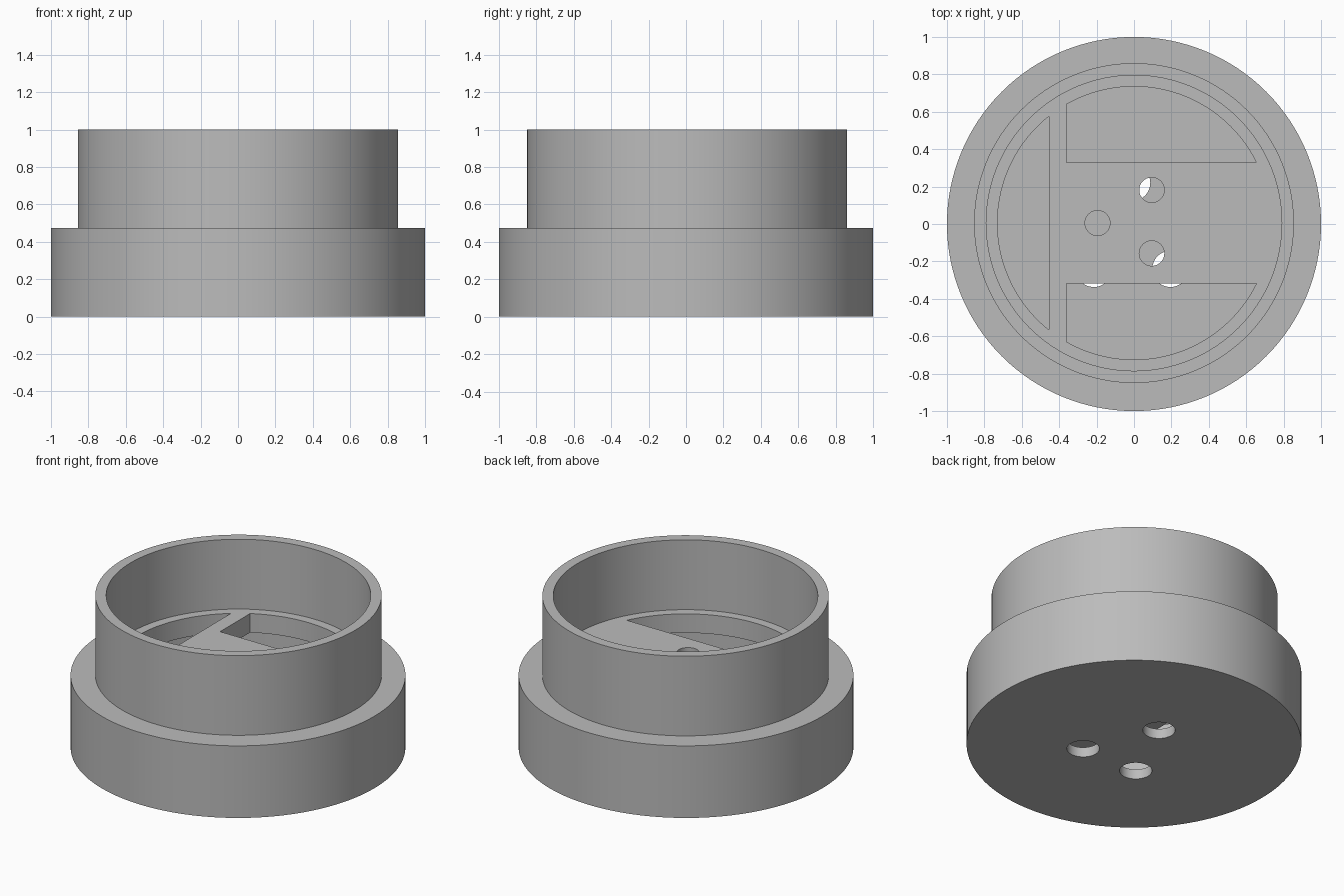
import bpy
import bmesh
import math

cube = bpy.data.objects.get("Cube")
if cube:
    bpy.data.objects.remove(cube, do_unlink=True)

grey = bpy.data.materials.new("plain_grey")
grey.use_nodes = True
grey.diffuse_color = (0.5, 0.5, 0.5, 1)
grey.node_tree.nodes["Principled BSDF"].inputs["Base Color"].default_value = (0.5, 0.5, 0.5, 1)

MID_Y = 0.005        # the collar and its plate sit slightly off centre
WALL = 0.06
SHELF = 0.475
FLOOR = 0.54
CAVITY_TOP = SHELF - WALL


def prism(name, points, z0, z1):
    """Extrude a closed outline from z0 up to z1."""
    bm = bmesh.new()
    bottom = bm.faces.new([bm.verts.new((x, y, z0)) for x, y in points])
    grown = bmesh.ops.extrude_face_region(bm, geom=[bottom])["geom"]
    for v in grown:
        if isinstance(v, bmesh.types.BMVert):
            v.co.z = z1
    bmesh.ops.recalc_face_normals(bm, faces=bm.faces)
    mesh = bpy.data.meshes.new(name)
    bm.to_mesh(mesh)
    bm.free()
    mesh.materials.append(grey)
    obj = bpy.data.objects.new(name, mesh)
    bpy.context.collection.objects.link(obj)
    return obj


def arc(radius, start, end, steps, cx=0, cy=0):
    return [(cx + radius * math.cos(start + (end - start) * i / steps),
             cy + radius * math.sin(start + (end - start) * i / steps))
            for i in range(steps + 1)]


def disc(name, radius, z0, z1, cx=0, cy=0, sides=128):
    return prism(name, arc(radius, 0, math.tau, sides, cx, cy)[:-1], z0, z1)


def combine(target, tool, operation="DIFFERENCE"):
    """Apply a boolean and discard the tool."""
    mod = target.modifiers.new("cut", "BOOLEAN")
    mod.operation, mod.solver, mod.object = operation, "EXACT", tool
    bpy.context.view_layer.objects.active = target
    bpy.ops.object.modifier_apply(modifier=mod.name)
    bpy.data.objects.remove(tool, do_unlink=True)


# Wide base with a narrower collar standing on it
housing = disc("housing", 1, 0, SHELF)
combine(housing, disc("collar", 0.855, 0.3, 1, 0, MID_Y), "UNION")

# Open bore of the collar and hollow inside the base
combine(housing, disc("bore", 0.79, FLOOR, 1.2, 0, MID_Y))
combine(housing, disc("cavity", 0.94, 0.065, CAVITY_TOP))

# Segment openings through the inner plate
R = 0.73
low, high = CAVITY_TOP - 0.1, FLOOR + 0.1
chord_y, chord_x, side_x = 0.323, -0.36, -0.455
start = math.asin(chord_y / R)
end = math.acos(chord_x / R)
for sign in (1, -1):
    outline = [(x, MID_Y + sign * y)
               for x, y in arc(R, start, end, 40) + [(chord_x, chord_y)]]
    combine(housing, prism("wide_opening", outline, low, high))
half = math.acos(-side_x / R)
combine(housing, prism("side_opening",
                       arc(R, math.pi - half, math.pi + half, 40, 0, MID_Y), low, high))

# Three small holes in the plate, three larger ones in the bottom
for x, y in ((0.095, 0.182), (0.095, -0.157), (-0.195, MID_Y)):
    combine(housing, disc("plate_hole", 0.067, low, high, x, y, 48))
for x, y in ((-0.01, 0.22), (-0.215, -0.24), (0.195, -0.24)):
    combine(housing, disc("bottom_hole", 0.097, -0.1, 0.2, x, y, 48))

# Smooth walls, sharp rims
bpy.ops.object.select_all(action="DESELECT")
housing.select_set(True)
bpy.context.view_layer.objects.active = housing
bpy.ops.object.shade_smooth_by_angle(angle=math.radians(30))
